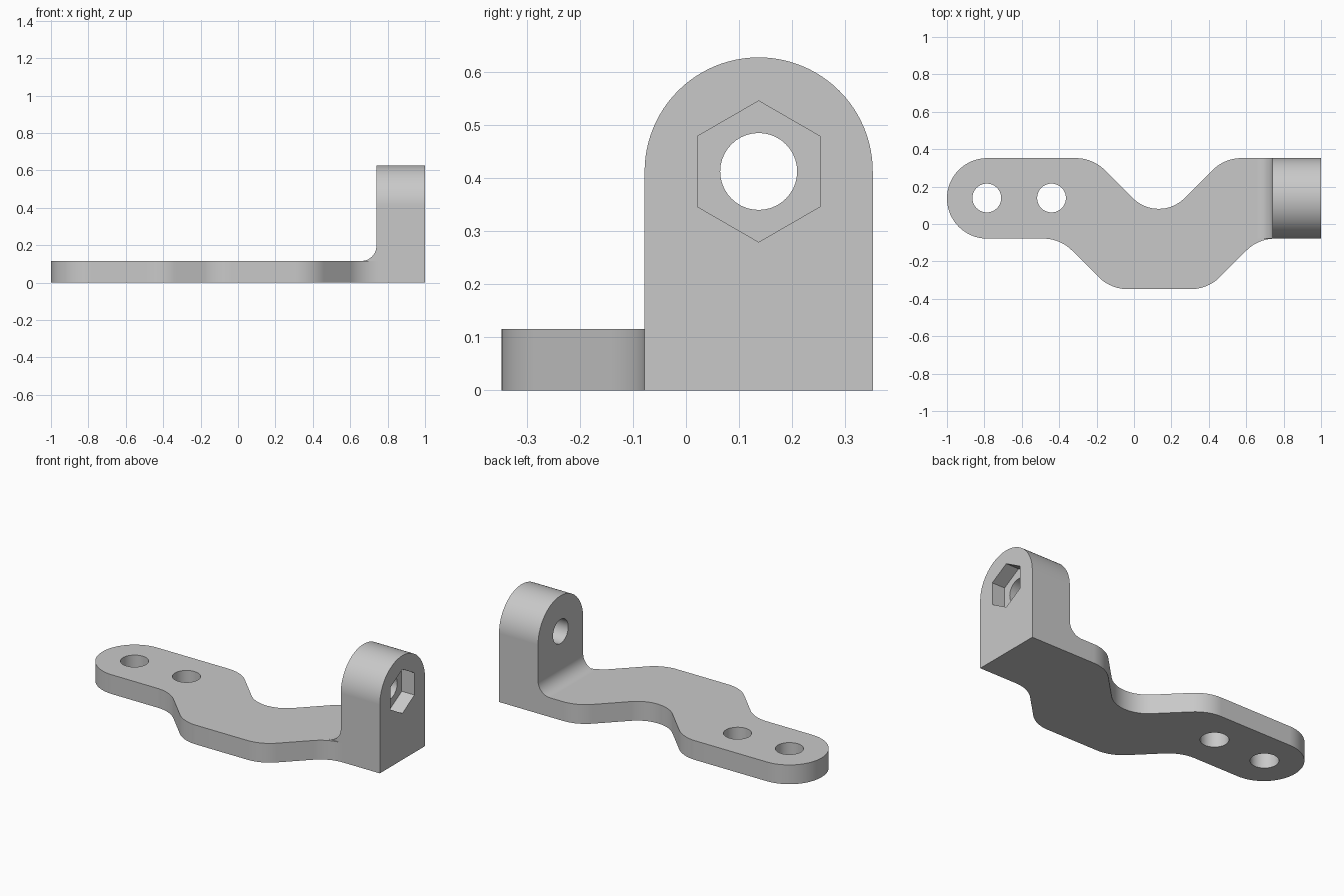
import bpy, bmesh, math
from mathutils import Vector

cube = bpy.data.objects.get("Cube")
if cube:
    bpy.data.objects.remove(cube, do_unlink=True)

GREY = (0.584, 0.584, 0.584, 1)
metal = bpy.data.materials.new("plain_grey")
metal.use_nodes = True
metal.diffuse_color = GREY
metal.node_tree.nodes["Principled BSDF"].inputs["Base Color"].default_value = GREY

# Main sizes
THICK = 0.116
MID_Y, HALF = 0.137, 0.215
BACK, FRONT = MID_Y + HALF, MID_Y - HALF
WALL_X = 0.74
BORE_Z = 0.4125


def arc(cx, cy, r, start, end, steps):
    """Points on an arc, angles in degrees."""
    angles = [math.radians(start + (end - start) * i / steps) for i in range(steps + 1)]
    return [(cx + r * math.cos(a), cy + r * math.sin(a)) for a in angles]


def rounded(before, corner, after, r, steps=12):
    """Points that round one corner of an outline."""
    p = Vector(corner)
    u = (Vector(before) - p).normalized()
    v = (Vector(after) - p).normalized()
    half = math.acos(u.dot(v)) / 2
    centre = p + (u + v).normalized() * (r / math.sin(half))
    a = p + u * (r / math.tan(half)) - centre
    b = p + v * (r / math.tan(half)) - centre
    return [tuple(centre + a.lerp(b, i / steps).normalized() * r) for i in range(steps + 1)]


def prism(name, outline, low, high, place):
    """Extrude a 2D outline; place(a, b, h) maps it into space."""
    bm = bmesh.new()
    face = bm.faces.new([bm.verts.new(place(a, b, low)) for a, b in outline])
    shift = Vector(place(0, 0, high)) - Vector(place(0, 0, low))
    new = bmesh.ops.extrude_face_region(bm, geom=[face])["geom"]
    bmesh.ops.translate(bm, vec=shift, verts=[g for g in new if isinstance(g, bmesh.types.BMVert)])
    # Keep the starting cap so the solid is closed
    if not face.is_valid or any(e.is_boundary for e in bm.edges):
        bmesh.ops.holes_fill(bm, edges=[e for e in bm.edges if e.is_boundary])
    bmesh.ops.recalc_face_normals(bm, faces=bm.faces)
    mesh = bpy.data.meshes.new(name)
    bm.to_mesh(mesh)
    bm.free()
    mesh.materials.append(metal)
    obj = bpy.data.objects.new(name, mesh)
    bpy.context.collection.objects.link(obj)
    return obj


def combine(target, tool, operation):
    """Apply a boolean and remove the tool object."""
    bpy.context.view_layer.objects.active = target
    mod = target.modifiers.new(operation.lower(), "BOOLEAN")
    mod.operation, mod.solver, mod.object = operation, "EXACT", tool
    bpy.ops.object.modifier_apply(modifier=mod.name)
    bpy.data.objects.remove(tool, do_unlink=True)


def along_z(a, b, h):
    return (a, b, h)


def along_x(a, b, h):
    return (h, a, b)


def along_y(a, b, h):
    return (a, h, b)


# Cranked flat arm: rounded left end, 45 degree bends
bends = [
    ((-0.395, FRONT), 0.217), ((-0.125, -0.348), 0.217),
    ((0.395, -0.348), 0.217), ((0.665, FRONT), 0.217),
    ((1, FRONT), 0), ((1, BACK), 0),
    ((0.484, BACK), 0.217), ((0.132, 0), 0.195), ((-0.22, BACK), 0.217),
]
path = [(-0.785, FRONT)] + [p for p, r in bends] + [(-0.785, BACK)]
outline = arc(-0.785, MID_Y, HALF, 90, 270, 40)
for i, (corner, r) in enumerate(bends, 1):
    outline += rounded(path[i - 1], corner, path[i + 1], r) if r else [corner]
bracket = prism("bracket", outline, 0, THICK, along_z)

# Upright lug with an arched top
lug = prism("upright_lug", [(FRONT, 0), (BACK, 0)] + arc(MID_Y, BORE_Z, HALF, 0, 180, 48),
            WALL_X, 1, along_x)
combine(bracket, lug, "UNION")

# Inner fillet between arm and lug
R = 0.08
web = arc(WALL_X - R, THICK + R, R, 0, -90, 12)
web += [(WALL_X - R, THICK - 0.006), (WALL_X + 0.05, THICK - 0.006), (WALL_X + 0.05, THICK + R)]
combine(bracket, prism("inner_fillet", web, FRONT, BACK, along_y), "UNION")

# Two arm holes
for x in (-0.787, -0.441):
    hole = arc(x, MID_Y + 0.002, 0.077, 0, 360, 40)[:-1]
    combine(bracket, prism("arm_hole", hole, -0.1, 0.3, along_z), "DIFFERENCE")

# Lug bore and hexagonal nut pocket
bore = arc(MID_Y, BORE_Z, 0.0725, 0, 360, 40)[:-1]
combine(bracket, prism("lug_bore", bore, 0.6, 1.1, along_x), "DIFFERENCE")
pocket = arc(MID_Y, BORE_Z, 0.133, 90, 450, 6)[:-1]
combine(bracket, prism("nut_pocket", pocket, 0.915, 1.1, along_x), "DIFFERENCE")

# Smooth curves, sharp edges
bpy.ops.object.select_all(action="DESELECT")
bracket.select_set(True)
bpy.context.view_layer.objects.active = bracket
bpy.ops.object.shade_smooth_by_angle(angle=math.radians(30))
weighted = bracket.modifiers.new("flat_face_normals", "WEIGHTED_NORMAL")
weighted.keep_sharp = True
